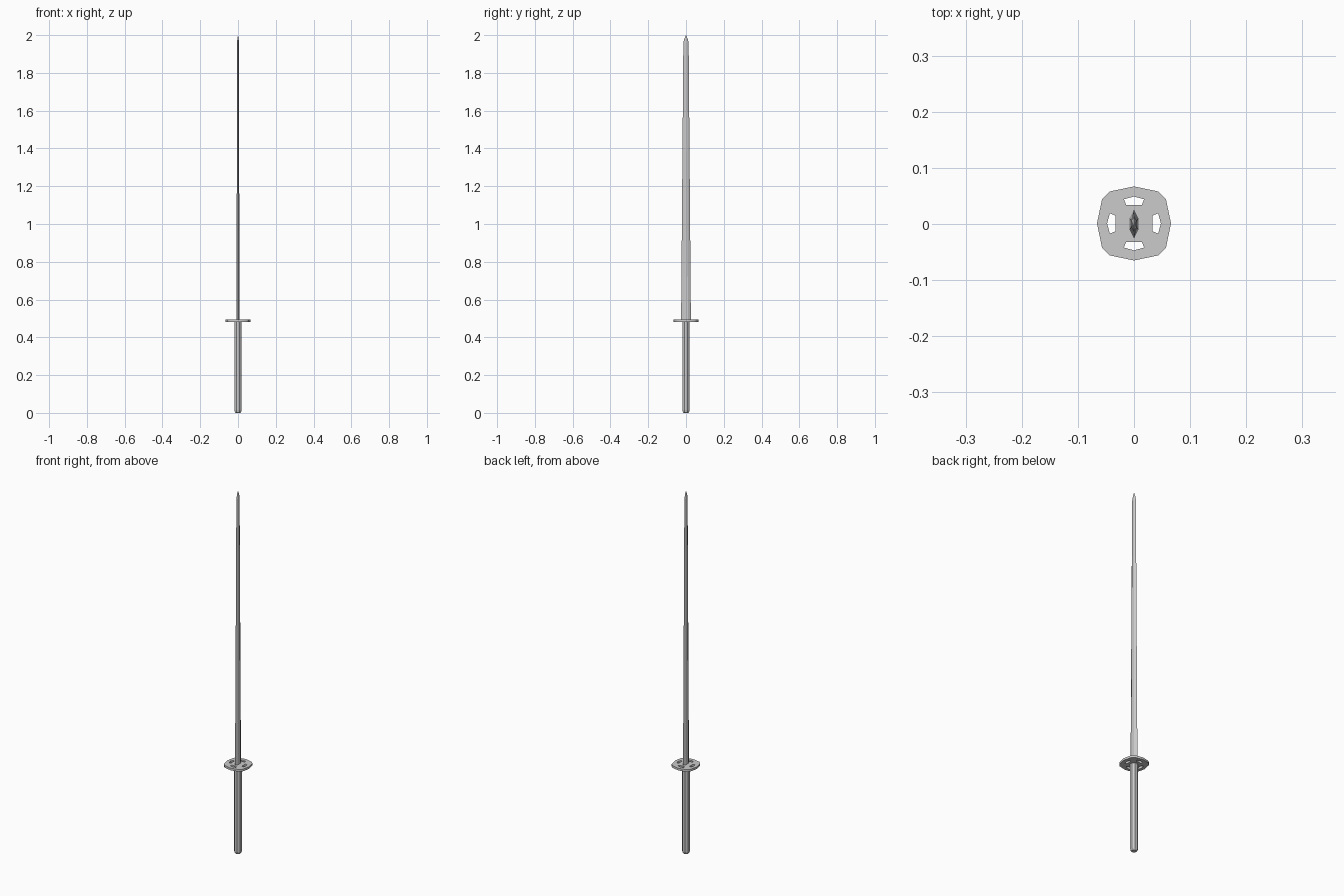
import bpy, bmesh
from math import cos, sin, tau

if "Cube" in bpy.data.objects:
    bpy.data.objects.remove(bpy.data.objects["Cube"])


def loft(name, rings):
    """Skin a stack of equal-sized 3D rings and cap both ends."""
    bm = bmesh.new()
    rows = [[bm.verts.new(p) for p in ring] for ring in rings]
    n = len(rows[0])
    for a, b in zip(rows, rows[1:]):
        for i in range(n):
            j = (i + 1) % n
            bm.faces.new((a[i], a[j], b[j], b[i]))
    bm.faces.new(rows[0][::-1])
    bm.faces.new(rows[-1])
    bmesh.ops.remove_doubles(bm, verts=bm.verts[:], dist=1e-5)
    bmesh.ops.recalc_face_normals(bm, faces=bm.faces[:])
    me = bpy.data.meshes.new(name)
    bm.to_mesh(me)
    bm.free()
    ob = bpy.data.objects.new(name, me)
    bpy.context.collection.objects.link(ob)
    return ob


def octagon(r, z):
    return [(r * cos(tau * (i + .5) / 8), r * sin(tau * (i + .5) / 8), z) for i in range(8)]


def blade_section(w, f, t, z):
    # w: half width, f: half width of the flat, t: half thickness
    return [(0, -w, z), (t, -f, z), (t, f, z), (0, w, z), (-t, f, z), (-t, -f, z)]


# Grip with rounded-off butt
loft("grip", [octagon(r, z) for r, z in
              ((.013, 0), (.018, .005), (.020, .014), (.020, .483))])

# Hexagonal tapering blade with a pointed tip
loft("blade", [blade_section(*s) for s in
               ((.026, .010, .008, .48), (.014, .0055, .005, 1.96),
                (.009, .0035, .0035, 1.98), (.0005, .0002, .0002, 2.0))])

# Guard: twelve-sided plate pierced by four slots
curve = bpy.data.curves.new("guard", 'CURVE')
curve.dimensions = '2D'
curve.fill_mode = 'BOTH'
curve.extrude = .006


def add_loop(points):
    sp = curve.splines.new('POLY')
    sp.points.add(len(points) - 1)
    for p, (x, y) in zip(sp.points, points):
        p.co = (x, y, 0, 1)
    sp.use_cyclic_u = True


outline, slot = [(.066, 0), (.057, .043), (.043, .057)], \
    [(.033, -.014), (.043, -.018), (.048, 0), (.043, .018), (.033, .014)]
rim = []
for k in range(4):
    c, s = round(cos(tau * k / 4)), round(sin(tau * k / 4))
    turn = lambda pts: [(c * x - s * y, s * x + c * y) for x, y in pts]
    rim += turn(outline)
    add_loop(turn(slot))
add_loop(rim)
guard = bpy.data.objects.new("guard", curve)
bpy.context.collection.objects.link(guard)
guard.location = (0, .001, .488)
bpy.context.view_layer.objects.active = guard
guard.select_set(True)
bpy.ops.object.convert(target='MESH')
